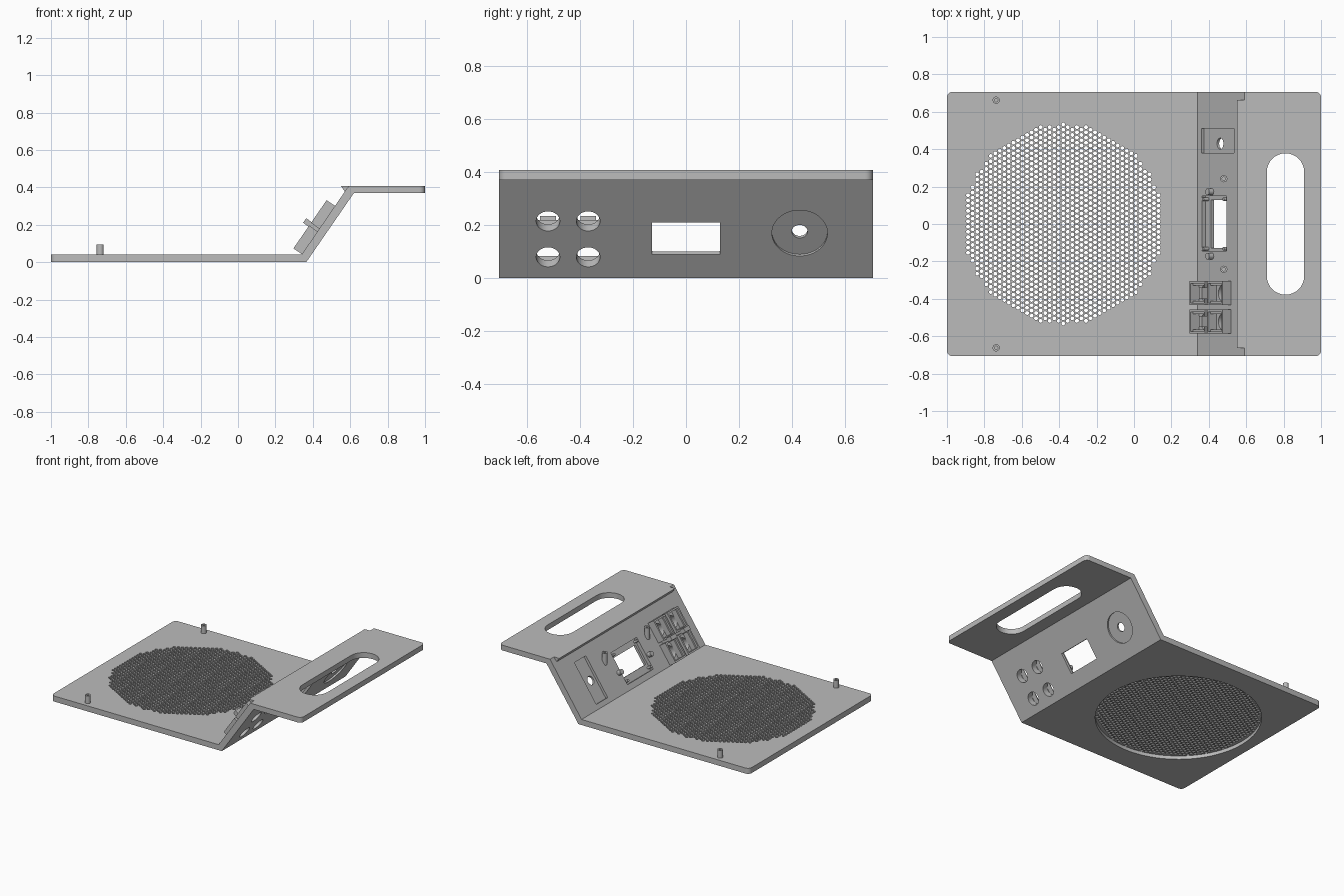
import bpy, bmesh, math
from mathutils import Matrix, Vector

cube = bpy.data.objects.get("Cube")
if cube:
    bpy.data.objects.remove(cube, do_unlink=True)

grey = bpy.data.materials.new("plain_grey")
grey.use_nodes = True
grey.diffuse_color = (0.5, 0.5, 0.5, 1)
grey.node_tree.nodes["Principled BSDF"].inputs["Base Color"].default_value = (0.5, 0.5, 0.5, 1)

HALF = 0.707          # half width in y
BASE, TOP = 0.04, 0.408
WALL = 0.043          # thickness of the sloped panel
FLAT = Matrix.Identity(4)
# Sloped panel frame: local x runs up the slope, y stays, z points inward
a = math.atan2(0.37, 0.255)
PANEL = Matrix.Translation((0.34, 0, BASE)) @ Matrix.Rotation(-a, 4, 'Y')


def box(bm, m, x0, x1, y0, y1, z0, z1):
    mid = Vector(((x0 + x1) / 2, (y0 + y1) / 2, (z0 + z1) / 2))
    size = Matrix.Diagonal((x1 - x0, y1 - y0, z1 - z0, 1))
    bmesh.ops.create_cube(bm, size=1, matrix=m @ Matrix.Translation(mid) @ size)


def cyl(bm, m, x, y, z0, z1, r, seg=32):
    bmesh.ops.create_cone(bm, cap_ends=True, segments=seg, radius1=r, radius2=r, depth=z1 - z0,
                          matrix=m @ Matrix.Translation((x, y, (z0 + z1) / 2)))


def prism(bm, pts, half):
    """Extrude an xz outline across y."""
    face = bm.faces.new([bm.verts.new((x, -half, z)) for x, z in pts])
    out = bmesh.ops.extrude_face_region(bm, geom=[face])["geom"]
    bmesh.ops.translate(bm, vec=(0, 2 * half, 0),
                        verts=[v for v in out if isinstance(v, bmesh.types.BMVert)])
    bmesh.ops.recalc_face_normals(bm, faces=bm.faces)


def make(name, bm):
    me = bpy.data.meshes.new(name)
    bm.to_mesh(me)
    bm.free()
    me.materials.append(grey)
    ob = bpy.data.objects.new(name, me)
    bpy.context.collection.objects.link(ob)
    return ob


def cut(ob, bm):
    """Subtract a cutter mesh and discard it."""
    tool = make("cutter", bm)
    tool.hide_render = True
    mod = ob.modifiers.new("cut", 'BOOLEAN')
    mod.operation, mod.solver, mod.object = 'DIFFERENCE', 'MANIFOLD', tool
    bpy.context.view_layer.update()
    bpy.context.view_layer.objects.active = ob
    bpy.ops.object.modifier_apply(modifier=mod.name)
    bpy.data.objects.remove(tool, do_unlink=True)


def smooth(ob):
    bpy.ops.object.select_all(action='DESELECT')
    ob.select_set(True)
    bpy.context.view_layer.objects.active = ob
    bpy.ops.object.shade_smooth_by_angle(angle=math.radians(35))


# Bent plate: base, sloped panel and raised shelf
bm = bmesh.new()
prism(bm, [(-1, 0), (0.365, 0), (0.62, 0.37), (1, 0.37), (1, TOP),
           (0.592, TOP), (0.34, BASE), (-1, BASE)], HALF)
corners = [e for e in bm.edges if all(abs(v.co.x) > 0.99 for v in e.verts)
           and abs(e.verts[0].co.z - e.verts[1].co.z) > 0.01]
bmesh.ops.bevel(bm, geom=corners, offset=0.03, segments=6, profile=0.5, affect='EDGES')
body = make("bent_plate", bm)

# Shallow pocket beneath the speaker grille
GX, GR = -0.378, 0.543
bm = bmesh.new()
cyl(bm, FLAT, GX, 0, -0.02, 0.025, GR, 96)
cut(body, bm)

# Staggered grille perforations
bm = bmesh.new()
pitch = 0.028
step = pitch * math.sqrt(3) / 2
for i in range(-23, 24):
    for j in range(-21, 22):
        x, y = i * step, (j + (i % 2) / 2) * pitch
        if math.hypot(x, y) < GR - 0.01:
            cyl(bm, FLAT, GX + x, y, 0.015, 0.06, 0.0105, 10)
cut(body, bm)

# Handle slot with round ends
bm = bmesh.new()
for s in (-1, 1):
    for k in range(17):
        t = math.pi * k / 16 + (0 if s > 0 else math.pi)
        bm.verts.new((0.81 + 0.1 * math.cos(t), s * 0.278 + 0.1 * math.sin(t), 0.3))
face = bm.faces.new(list(bm.verts)[:])
out = bmesh.ops.extrude_face_region(bm, geom=[face])["geom"]
bmesh.ops.translate(bm, vec=(0, 0, 0.2), verts=[v for v in out if isinstance(v, bmesh.types.BMVert)])
bmesh.ops.recalc_face_normals(bm, faces=bm.faces)
cut(body, bm)

# Panel openings: display recess, dial recess and button holes
SWITCH_Y, SWITCH_U = (-0.522, -0.37), (0.077, 0.242)
bm = bmesh.new()
box(bm, PANEL, 0.04, 0.275, -0.145, 0.15, -0.025, 0.03)
box(bm, PANEL, 0.035, 0.344, 0.38, 0.51, -0.018, 0.03)
for y in SWITCH_Y:
    for u in SWITCH_U:
        cyl(bm, PANEL, u, y, -0.08, 0.04, 0.045)
cut(body, bm)
bm = bmesh.new()
box(bm, PANEL, 0.09, 0.235, -0.128, 0.128, -0.08, 0.02)
cyl(bm, PANEL, 0.187, 0.43, -0.08, -WALL + 0.011, 0.105, 64)
cut(body, bm)
bm = bmesh.new()
cyl(bm, PANEL, 0.187, 0.43, -0.08, 0.03, 0.03)
cut(body, bm)
smooth(body)

# Overhanging lip at the shelf's inner edge
bm = bmesh.new()
prism(bm, [(0.55, TOP), (0.575, 0.372), (0.6, 0.385), (0.6, TOP)], 0.662)
make("shelf_lip", bm)

# Open button housings with inner clips
for col, y in zip(("outer", "inner"), SWITCH_Y):
    for row, u in zip(("lower", "upper"), SWITCH_U):
        bm = bmesh.new()
        box(bm, PANEL, u - 0.074, u + 0.074, y - 0.064, y + 0.064, -0.002, 0.055)
        housing = make(f"{col}_{row}_button_housing", bm)
        bm = bmesh.new()
        box(bm, PANEL, u - 0.062, u + 0.062, y - 0.052, y + 0.052, -0.02, 0.08)
        cut(housing, bm)
        bm = bmesh.new()
        for s in (-1, 1):
            box(bm, PANEL, u - 0.062, u + 0.062, y + s * 0.047 - 0.006, y + s * 0.047 + 0.006, 0, 0.04)
        make(f"{col}_{row}_button_clips", bm)
    # Retaining tab between the two housings
    bm = bmesh.new()
    box(bm, PANEL, 0.145, 0.174, y - 0.03, y + 0.03, -0.002, 0.09)
    make(f"{col}_housing_tab", bm)

# Display mounting pins and side bosses
bm = bmesh.new()
for s in (-1, 1):
    for u in (0.062, 0.254):
        cyl(bm, PANEL, u, s * 0.132, -0.03, 0.008, 0.009, 16)
    cyl(bm, PANEL, 0.135, s * 0.172, -0.01, 0.03, 0.018, 24)
smooth(make("display_mounts", bm))


# Hollow upright posts on the base and the panel
def post(name, x, y, z0, z1):
    bm = bmesh.new()
    cyl(bm, FLAT, x, y, z0, z1, 0.019, 24)
    ob = make(name, bm)
    bm = bmesh.new()
    cyl(bm, FLAT, x, y, z1 - 0.045, z1 + 0.02, 0.009, 16)
    cut(ob, bm)
    smooth(ob)


for side, s in (("left", 1), ("right", -1)):
    post(f"{side}_base_post", -0.737, s * 0.662, 0.03, 0.095)
    post(f"{side}_panel_post", 0.48, s * 0.242, 0.225, 0.31)
